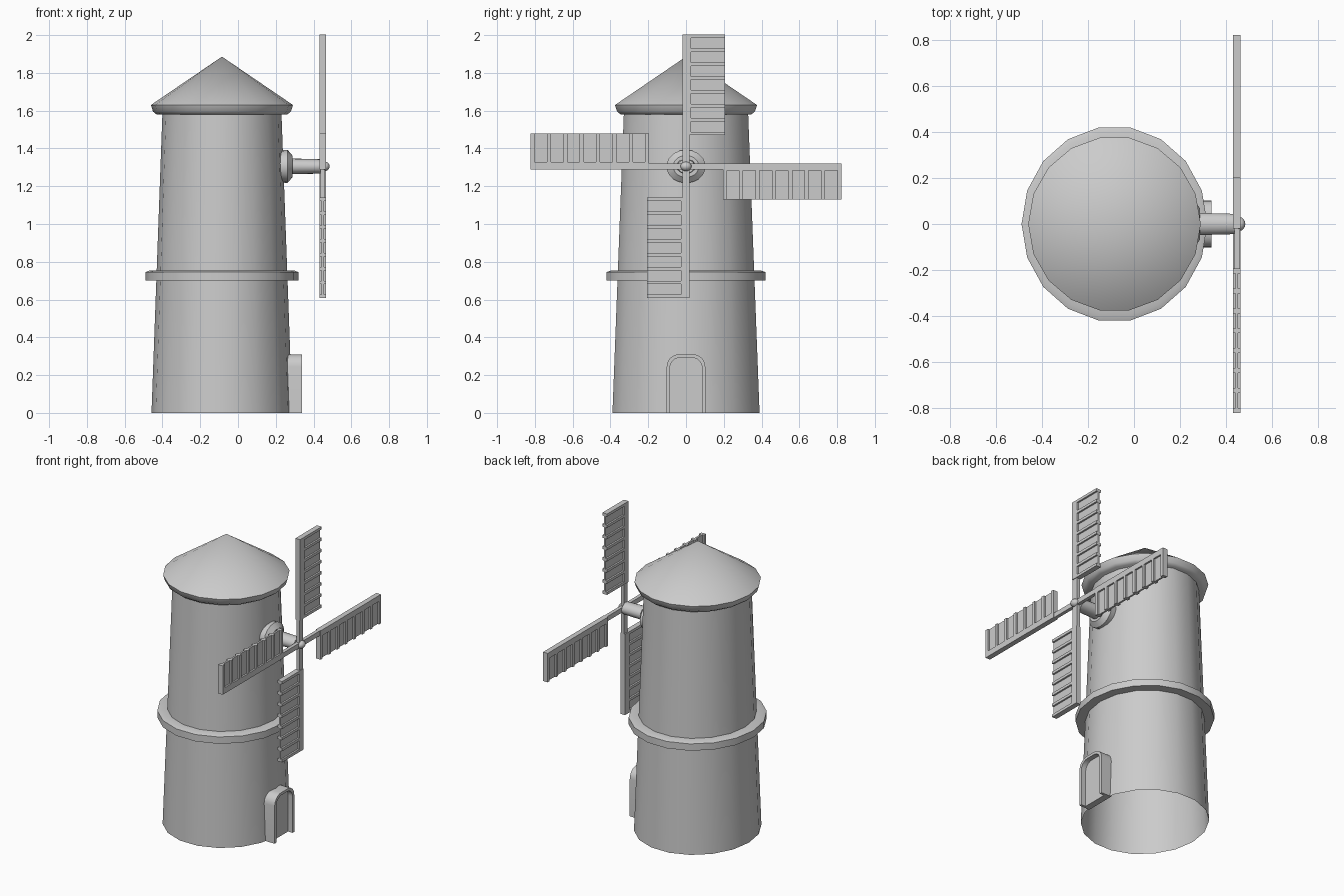
import bpy, bmesh
from math import pi, sin, cos, radians
from mathutils import Matrix, Vector

if "Cube" in bpy.data.objects:
    bpy.data.objects.remove(bpy.data.objects["Cube"])

CX = -0.085          # tower axis
HUB_Z = 1.305        # sail axle height
SY = 1.18            # sideways stretch of the rotor


def finish(name, bm, angle=35):
    bmesh.ops.remove_doubles(bm, verts=bm.verts, dist=1e-5)
    bmesh.ops.recalc_face_normals(bm, faces=bm.faces)
    me = bpy.data.meshes.new(name)
    bm.to_mesh(me)
    bm.free()
    ob = bpy.data.objects.new(name, me)
    bpy.context.collection.objects.link(ob)
    bpy.ops.object.select_all(action='DESELECT')
    ob.select_set(True)
    bpy.context.view_layer.objects.active = ob
    bpy.ops.object.shade_smooth_by_angle(angle=radians(angle))
    return ob


def lathe(name, profile, place, sides=18, stretch=1.0, angle=35):
    """Revolve (radius, height) points; place maps (a, b, h) to a position."""
    bm = bmesh.new()
    rings = [[bm.verts.new(place(r * cos(2 * pi * i / sides),
                                 r * stretch * sin(2 * pi * i / sides), h))
              for i in range(sides)] for r, h in profile]
    for lo, hi in zip(rings, rings[1:]):
        for i in range(sides):
            j = (i + 1) % sides
            bm.faces.new((lo[i], lo[j], hi[j], hi[i]))
    return finish(name, bm, angle)


def box(bm, lo, hi):
    size = [b - a for a, b in zip(lo, hi)]
    mid = [(a + b) / 2 for a, b in zip(lo, hi)]
    bmesh.ops.create_cube(bm, size=1, matrix=Matrix.Translation(mid) @ Matrix.Diagonal((*size, 1)))


def upright(a, b, h):
    return (CX + a, b, h)


def along_x(a, b, h):
    return (h, b * SY, HUB_Z + a)


# Tower, gallery ring and roof
lathe("tower", [(0.373, 0), (0.315, 1.59)], upright, stretch=1.06)
lathe("gallery_ring", [(0.33, 0.70), (0.405, 0.70), (0.405, 0.745), (0.385, 0.753), (0.33, 0.753)],
      upright, stretch=1.053)
lathe("roof", [(0, 1.58), (0.346, 1.58), (0.365, 1.595), (0.376, 1.63), (0, 1.886)],
      upright, stretch=1.015, angle=40)

# Axle mount, axle and hub ball
lathe("axle_mount", [(0, 0.22), (0.084, 0.22), (0.088, 0.262), (0.058, 0.288), (0, 0.288)], along_x)
lathe("axle", [(0, 0.27), (0.042, 0.27), (0.038, 0.437), (0, 0.437)], along_x)
lathe("hub_ball", [(0.025 * sin(pi * k / 8), 0.46 - 0.025 * cos(pi * k / 8)) for k in range(9)],
      along_x, sides=16, angle=60)

# Four sails: arm, spar, rungs and thin panel, turned about the axle
X0, X1, U0, U1, V1 = 0.431, 0.465, 0.165, 0.697, 0.174
RUNGS = 8
for k, side in enumerate(("top", "right", "bottom", "left")):
    bm = bmesh.new()
    box(bm, (0.438, -0.016, 0), (0.461, 0.016, U0))
    box(bm, (X0, -0.016, U0), (X1, 0.022, U1))
    box(bm, (0.442, 0.02, U0 + 0.005), (0.454, V1, U1 - 0.005))
    for i in range(RUNGS):
        u = U0 + (U1 - U0 - 0.018) * i / (RUNGS - 1)
        box(bm, (X0, 0.02, u), (X1, V1, u + 0.018))
    turn = Matrix.Rotation(-k * pi / 2, 4, 'X')
    bm.transform(Matrix.Translation((0, 0, HUB_Z)) @ Matrix.Diagonal((1, SY, 1, 1)) @ turn)
    finish("sail_" + side, bm)


# Arched doorway
def arch(half, top, r, n=6):
    """Open arch outline from the left foot to the right foot."""
    right = [(half - r + r * cos(pi / 2 * i / n), top - r + r * sin(pi / 2 * i / n))
             for i in range(n + 1)]
    right = [(half, 0)] + right
    return [(-y, z) for y, z in right] + right[::-1]


outer, inner = arch(0.102, 0.31, 0.065), arch(0.085, 0.293, 0.055)
bm = bmesh.new()
loops = [[bm.verts.new((x, y, z)) for y, z in outline]
         for x, outline in ((0.262, outer), (0.338, outer), (0.338, inner), (0.262, inner))]
for a, b in zip(loops, loops[1:] + loops[:1]):
    for i in range(len(a) - 1):
        bm.faces.new((a[i], a[i + 1], b[i + 1], b[i]))
for end in (0, -1):
    bm.faces.new([loop[end] for loop in loops])
finish("door_frame", bm)

bm = bmesh.new()
panel = bm.faces.new([bm.verts.new((0.262, y, z)) for y, z in inner])
ext = bmesh.ops.extrude_face_region(bm, geom=[panel])
bmesh.ops.translate(bm, vec=Vector((0.043, 0, 0)),
                    verts=[g for g in ext["geom"] if isinstance(g, bmesh.types.BMVert)])
finish("door", bm)
